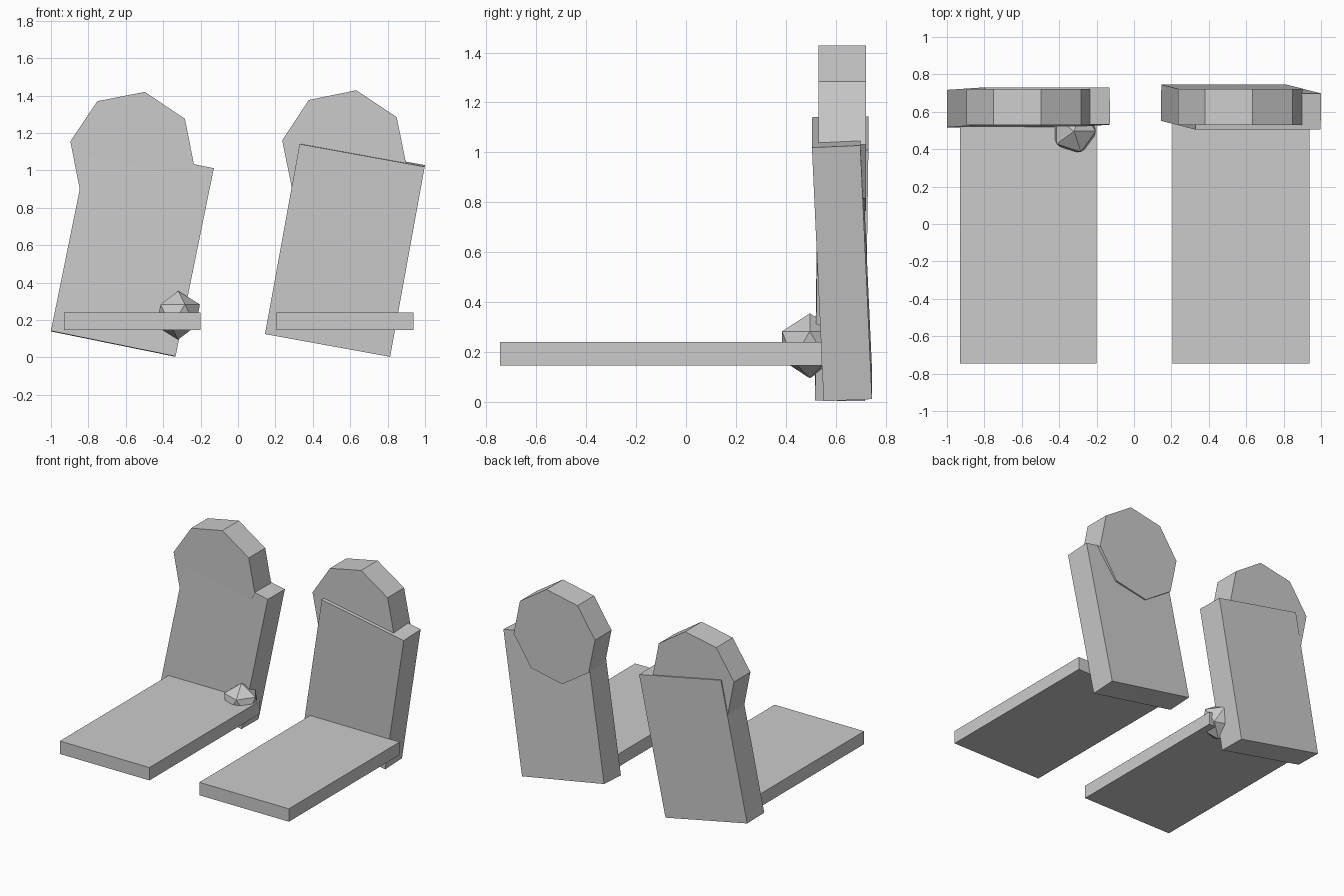
import bpy
from math import radians, pi
from mathutils import Matrix

cube = bpy.data.objects.get("Cube")
if cube:
    bpy.data.objects.remove(cube, do_unlink=True)

grey = bpy.data.materials.new("plain_grey")
grey.use_nodes = True
grey.diffuse_color = (0.6, 0.6, 0.6, 1)
grey.node_tree.nodes["Principled BSDF"].inputs["Base Color"].default_value = (0.6, 0.6, 0.6, 1)


def finish(name):
    obj = bpy.context.object
    obj.name = name
    obj.data.materials.append(grey)
    return obj


def box(name, center, size, lean=0, tilt=0):
    bpy.ops.mesh.primitive_cube_add(size=1, location=center)
    obj = finish(name)
    obj.scale = size
    obj.rotation_euler = (radians(lean), radians(tilt), 0)


def octagon(name, center, radius, depth, tilt):
    bpy.ops.mesh.primitive_cylinder_add(vertices=8, radius=radius, depth=depth, location=center)
    obj = finish(name)
    # Stand the disc up so its flat faces point to the front and back
    obj.data.transform(Matrix.Rotation(pi / 2, 4, 'X'))
    obj.rotation_euler.y = radians(tilt)


# Flat base slabs
box("right_base", (-0.565, -0.101, 0.193), (0.73, 1.29, 0.095))
box("left_base", (0.572, -0.101, 0.193), (0.73, 1.29, 0.095))

# Tilted upright slabs
box("right_upright", (-0.565, 0.624, 0.575), (0.68, 0.2, 1.026), -0.77, 11.5)
box("left_upright", (0.572, 0.625, 0.576), (0.68, 0.194, 1.034), 2.6, 10.3)

# Eight-sided rounded tops
octagon("right_top", (-0.565, 0.626, 1.088), 0.338, 0.192, 11.4)
octagon("left_top", (0.568, 0.626, 1.096), 0.338, 0.192, 11)

# Small faceted ball on the right base
bpy.ops.mesh.primitive_ico_sphere_add(subdivisions=1, radius=0.13, location=(-0.32, 0.496, 0.225))
finish("faceted_ball")
